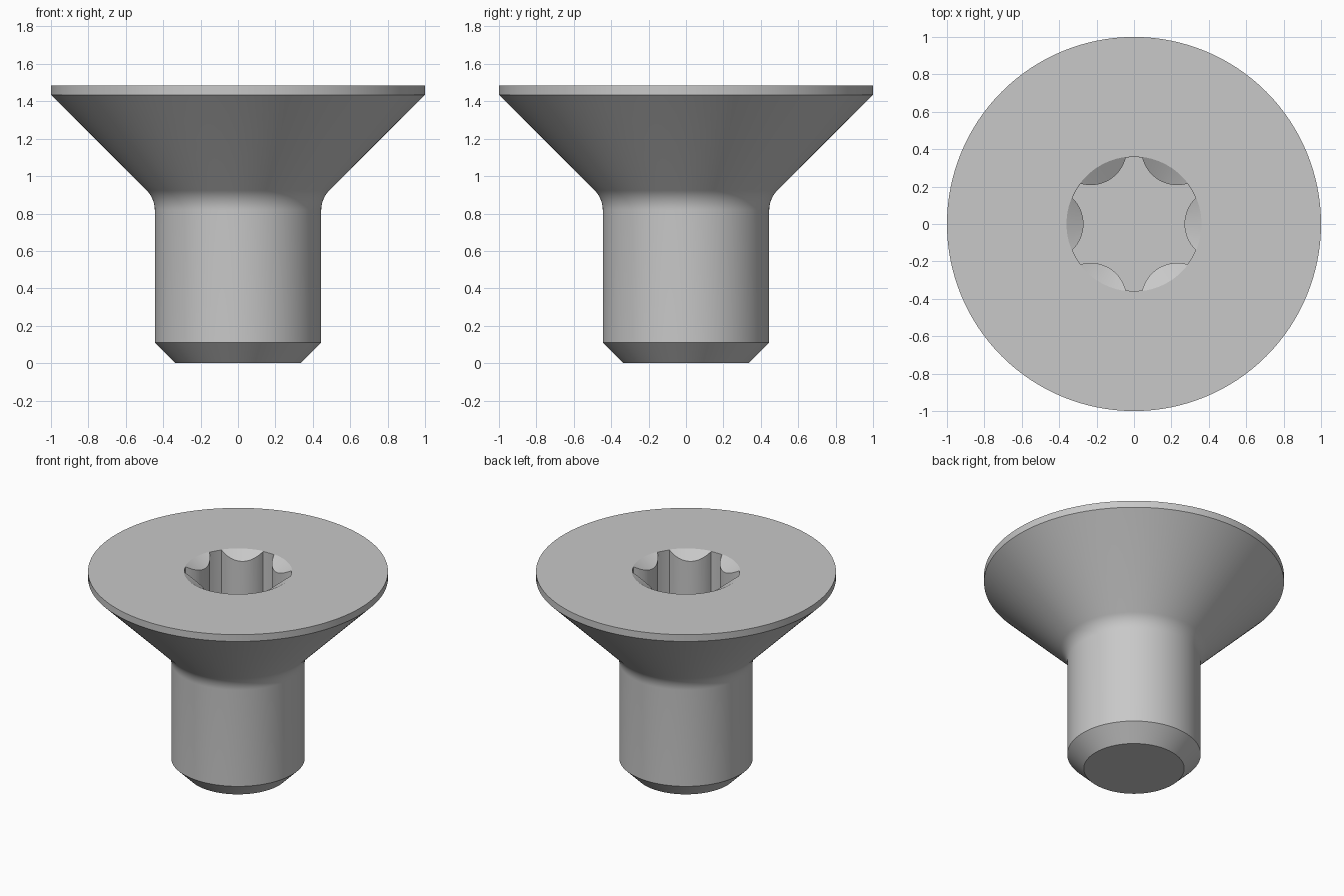
import bpy, bmesh
from math import sin, cos, pi, radians, atan2, hypot

cube = bpy.data.objects.get("Cube")
if cube:
    bpy.data.objects.remove(cube, do_unlink=True)

TOP = 1.485             # height of the flat head face
SHANK = 0.445           # shank radius
LOBE = 0.358            # outer radius of the six-lobe socket
SOCKET_DEPTH = 0.37

steel = bpy.data.materials.new("grey steel")
steel.use_nodes = True
grey = (0.58, 0.58, 0.58, 1)
steel.diffuse_color = grey
steel.node_tree.nodes["Principled BSDF"].inputs["Base Color"].default_value = grey


def stack_rings(name, rings):
    """Skin a list of closed rings from bottom to top and cap both ends."""
    bm = bmesh.new()
    loops = [[bm.verts.new(p) for p in ring] for ring in rings]
    n = len(loops[0])
    for low, high in zip(loops, loops[1:]):
        for i in range(n):
            j = (i + 1) % n
            bm.faces.new((low[i], low[j], high[j], high[i]))
    bm.faces.new(loops[0][::-1])
    bm.faces.new(loops[-1])
    bmesh.ops.recalc_face_normals(bm, faces=bm.faces)
    mesh = bpy.data.meshes.new(name)
    bm.to_mesh(mesh)
    bm.free()
    mesh.materials.append(steel)
    obj = bpy.data.objects.new(name, mesh)
    bpy.context.collection.objects.link(obj)
    return obj


def lathe(name, profile, sides=128):
    turn = [2 * pi * i / sides for i in range(sides)]
    return stack_rings(name, [[(r * cos(a), r * sin(a), z) for a in turn]
                              for r, z in profile])


# Screw body: chamfered tip, shank, fillet and countersunk head
fillet_r, fillet_z = 0.15, 0.818
fillet = [(SHANK + fillet_r * (1 - cos(radians(a))), fillet_z + fillet_r * sin(radians(a)))
          for a in range(0, 46, 5)]
screw = lathe("countersunk_screw",
              [(0.335, 0), (SHANK, 0.11)] + fillet + [(1, 1.435), (1, TOP)])

# Socket outline: six narrow lobes separated by round inward bumps
bump_centre, bump_r, corner = 0.463, 0.193, radians(22.8)
swing = atan2(LOBE * sin(corner), bump_centre - LOBE * cos(corner))
outline = []
for k in range(6):
    base = k * pi / 3
    for i in range(17):
        a = pi + swing - 2 * swing * i / 16
        x, y = bump_centre + bump_r * cos(a), bump_r * sin(a)
        # pin both ends of the bump to the lobe circle
        if i in (0, 16):
            s = LOBE / hypot(x, y)
            x, y = x * s, y * s
        # the sweep runs from -corner to +corner
        outline.append((x * cos(base) - y * -sin(base) * -1, x * sin(base) + y * cos(base)))
    for i in range(1, 4):
        a = base + corner + (pi / 3 - 2 * corner) * i / 4
        outline.append((LOBE * cos(a), LOBE * sin(a)))
# keep the outline in angular order
outline.sort(key=lambda p: atan2(p[1], p[0]))

socket_cutter = stack_rings("socket_cutter", [[(x, y, z) for x, y in outline]
                                              for z in (TOP - SOCKET_DEPTH, TOP + 0.2)])

# Shallow conical lead-in that trims the tops of the bumps
slope = 0.577
lead_in_cutter = lathe("lead_in_cutter", [(r, TOP + (r - 0.361) * slope)
                                          for r in (0.1, 0.461)], 96)

bpy.context.view_layer.objects.active = screw
screw.select_set(True)
for cutter in (socket_cutter, lead_in_cutter):
    cutter.hide_render = True
    mod = screw.modifiers.new(cutter.name, "BOOLEAN")
    mod.operation, mod.solver, mod.object = "DIFFERENCE", "EXACT", cutter
    bpy.ops.object.modifier_apply(modifier=mod.name)
for cutter in (socket_cutter, lead_in_cutter):
    bpy.data.objects.remove(cutter, do_unlink=True)

bpy.ops.object.shade_smooth_by_angle(angle=radians(25))
